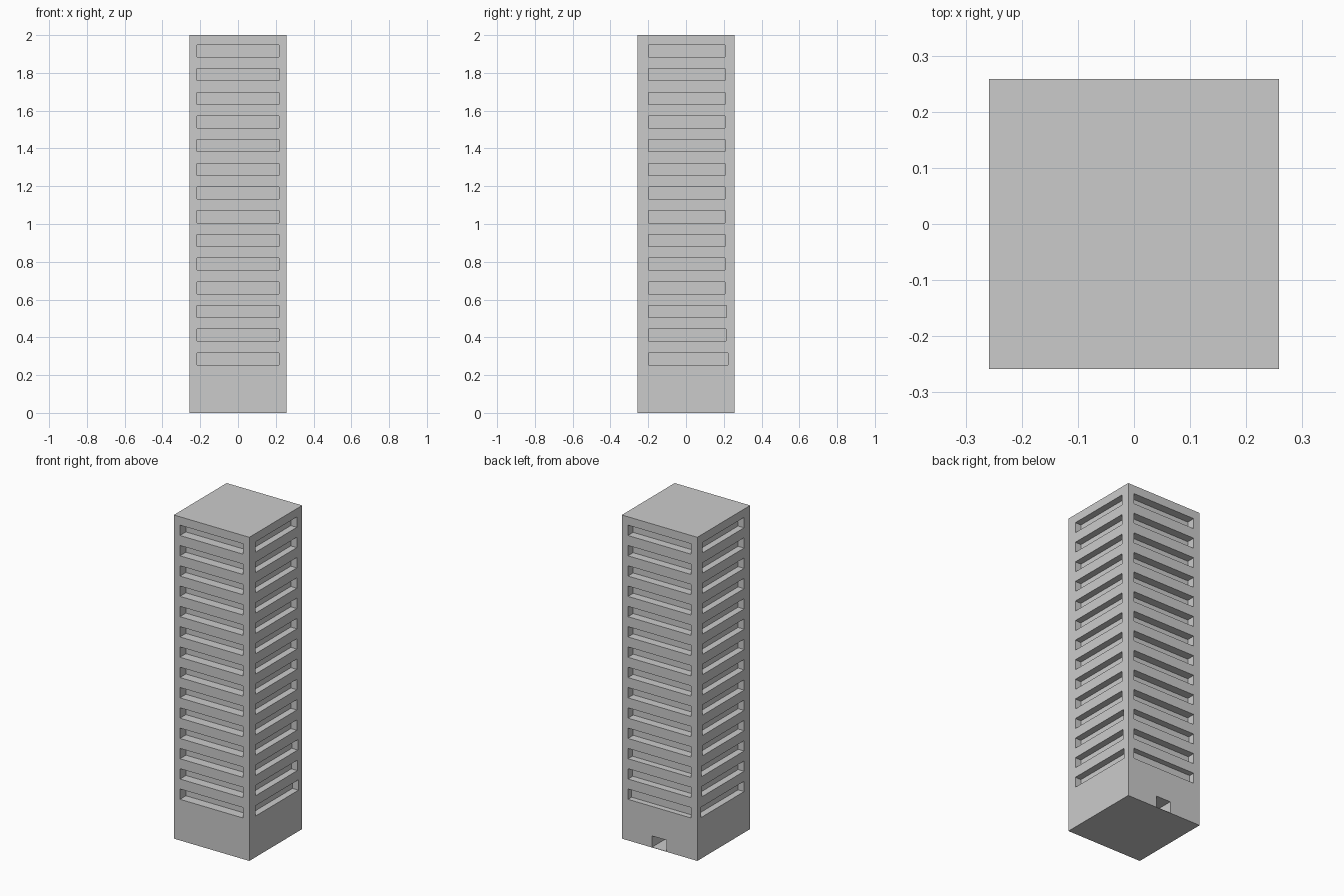
import bpy, bmesh
from mathutils import Matrix, Vector

if "Cube" in bpy.data.objects:
    bpy.data.objects.remove(bpy.data.objects["Cube"])

H = 0.258      # half width of the tower
OUT = 0.3      # cutters reach past the walls


def add_box(bm, lo, hi):
    lo, hi = Vector(lo), Vector(hi)
    mat = Matrix.Translation((lo + hi) / 2) @ Matrix.Diagonal((*(hi - lo), 1))
    bmesh.ops.create_cube(bm, size=1, matrix=mat)


def make_object(name, bm):
    mesh = bpy.data.meshes.new(name)
    bm.to_mesh(mesh)
    bm.free()
    ob = bpy.data.objects.new(name, mesh)
    bpy.context.collection.objects.link(ob)
    return ob


# solid tower block
bm = bmesh.new()
add_box(bm, (-H, -H, 0), (H, H, 2))
tower = make_object("tower", bm)

# window bands: one recess per wall on each of 14 floors
bm = bmesh.new()
back_faces = {0: 0.223, 1: 0.212, 2: 0.216}   # shallower rear bands low down
for i in range(14):
    z0 = 0.254 + 0.1254 * i
    z1 = z0 + 0.064
    yb = back_faces.get(i, 0.207)
    add_box(bm, (-0.216, -OUT, z0), (0.216, -0.2, z1))      # front
    add_box(bm, (-0.216, yb, z0), (0.216, OUT, z1))         # back
    for s in (-1, 1):                                       # sides
        xs = sorted((s * 0.217, s * OUT))
        add_box(bm, (xs[0], -0.199, z0), (xs[1], yb - 0.001, z1))

# rear doorway
add_box(bm, (-0.046, 0.08, 0.002), (0.052, OUT, 0.072))
cutter = make_object("opening_cutter", bm)
cutter.hide_render = True
cutter.hide_viewport = False
cutter.display_type = 'WIRE'

# carve the openings, then remove the cutter
mod = tower.modifiers.new("openings", 'BOOLEAN')
mod.operation = 'DIFFERENCE'
mod.solver = 'EXACT'
mod.object = cutter
bpy.context.view_layer.objects.active = tower
tower.select_set(True)
bpy.ops.object.modifier_apply(modifier=mod.name)
bpy.data.objects.remove(cutter)
